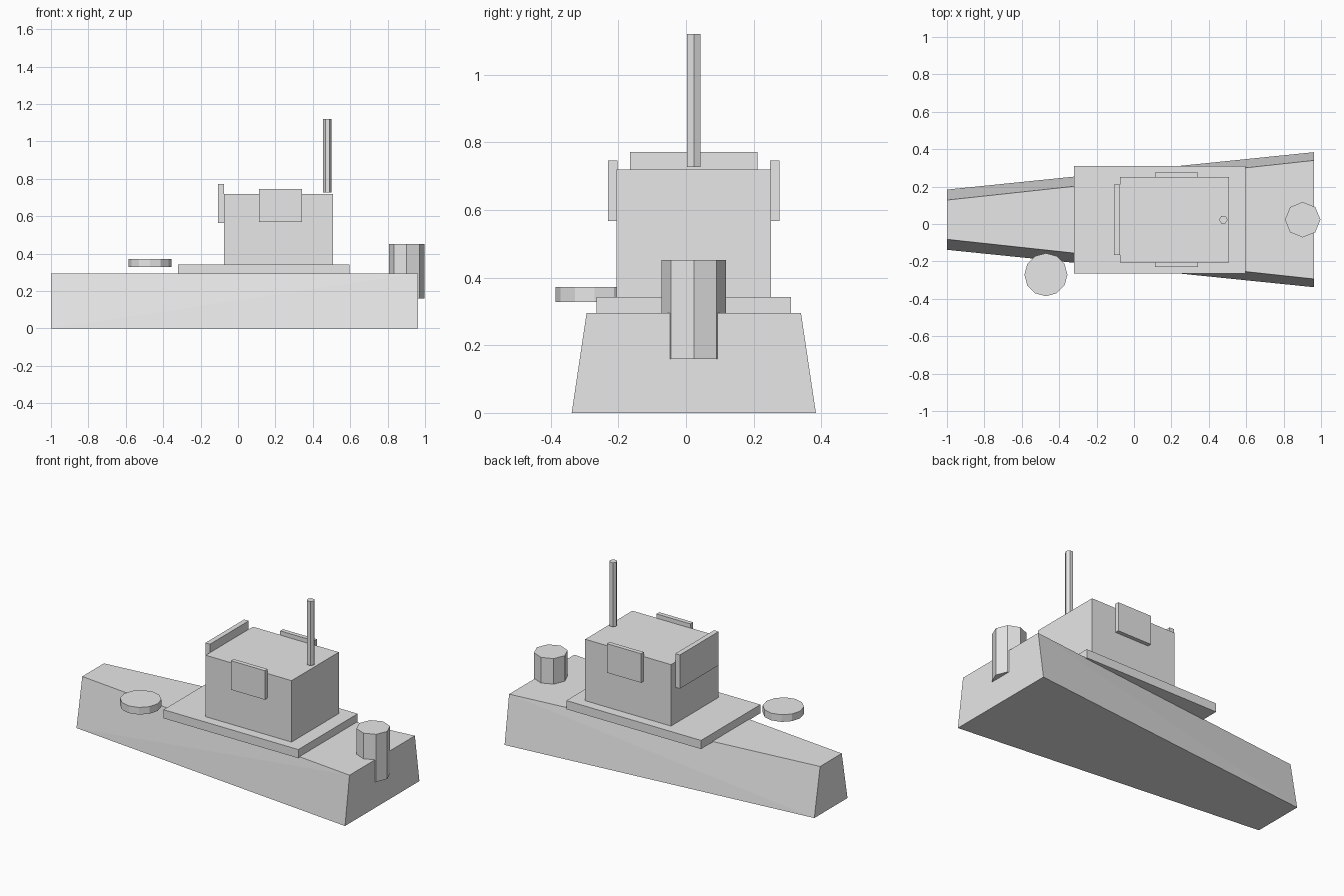
import bpy
import bmesh

CY = 0.023  # centreline of the boat

cube = bpy.data.objects.get("Cube")
if cube:
    bpy.data.objects.remove(cube, do_unlink=True)

grey = bpy.data.materials.new("plain grey")
grey.use_nodes = True
grey.diffuse_color = (0.8, 0.8, 0.8, 1)
grey.node_tree.nodes["Principled BSDF"].inputs["Base Color"].default_value = (0.8, 0.8, 0.8, 1)


def finish(name, bm):
    bmesh.ops.recalc_face_normals(bm, faces=bm.faces)
    mesh = bpy.data.meshes.new(name)
    bm.to_mesh(mesh)
    bm.free()
    mesh.materials.append(grey)
    obj = bpy.data.objects.new(name, mesh)
    bpy.context.collection.objects.link(obj)
    return obj


def box(name, x, y, z):
    """Box spanning the (low, high) pairs given for each axis."""
    bm = bmesh.new()
    bmesh.ops.create_cube(bm, size=1)
    for v in bm.verts:
        v.co = [span[int(c > 0)] for c, span in zip(v.co, (x, y, z))]
    return finish(name, bm)


def prism(name, x, y, radius, z, sides):
    """Upright prism with a corner pointing along +x."""
    bm = bmesh.new()
    bmesh.ops.create_cone(bm, cap_ends=True, segments=sides, radius1=radius,
                          radius2=radius, depth=z[1] - z[0])
    for v in bm.verts:
        # turn a quarter so that a corner always lies on the x axis
        v.co = (x + v.co.y, y - v.co.x, v.co.z + sum(z) / 2)
    return finish(name, bm)


# Hull: narrow bow, wide stern, sides leaning inward towards the deck
HULL_TOP = 0.295
bm = bmesh.new()
rings = []
for x, low, high in ((-1, 0.161, 0.105), (0.963, 0.361, 0.317)):
    section = ((-low, 0), (low, 0), (high, HULL_TOP), (-high, HULL_TOP))
    rings.append([bm.verts.new((x, CY + y, z)) for y, z in section])
bow, stern = rings
bm.faces.new(bow)
bm.faces.new(stern)
for i in range(4):
    j = (i + 1) % 4
    bm.faces.new((bow[i], bow[j], stern[j], stern[i]))
# twisted sides fold from the bow foot to the stern deck corner
bmesh.ops.connect_verts(bm, verts=[bow[0], stern[3]])
bmesh.ops.connect_verts(bm, verts=[bow[1], stern[2]])
finish("hull", bm)

# Deck platform and cabin
box("deck_platform", (-0.32, 0.595), (CY - 0.288, CY + 0.288), (0.29, 0.343))
box("cabin", (-0.075, 0.508), (CY - 0.229, CY + 0.229), (0.34, 0.72))

# Window panels on the cabin front and both sides
box("front_window", (-0.106, -0.075), (CY - 0.188, CY + 0.188), (0.565, 0.772))
for name, side in (("left_window", -1), ("right_window", 1)):
    edges = sorted((CY + side * 0.226, CY + side * 0.253))
    box(name, (0.112, 0.343), edges, (0.568, 0.746))

# Mast, stern barrel and side float
prism("mast", 0.478, CY, 0.023, (0.727, 1.12), 6)
prism("stern_barrel", 0.902, CY, 0.095, (0.16, 0.452), 8)
prism("side_float", -0.471, -0.271, 0.115, (0.328, 0.372), 12)
